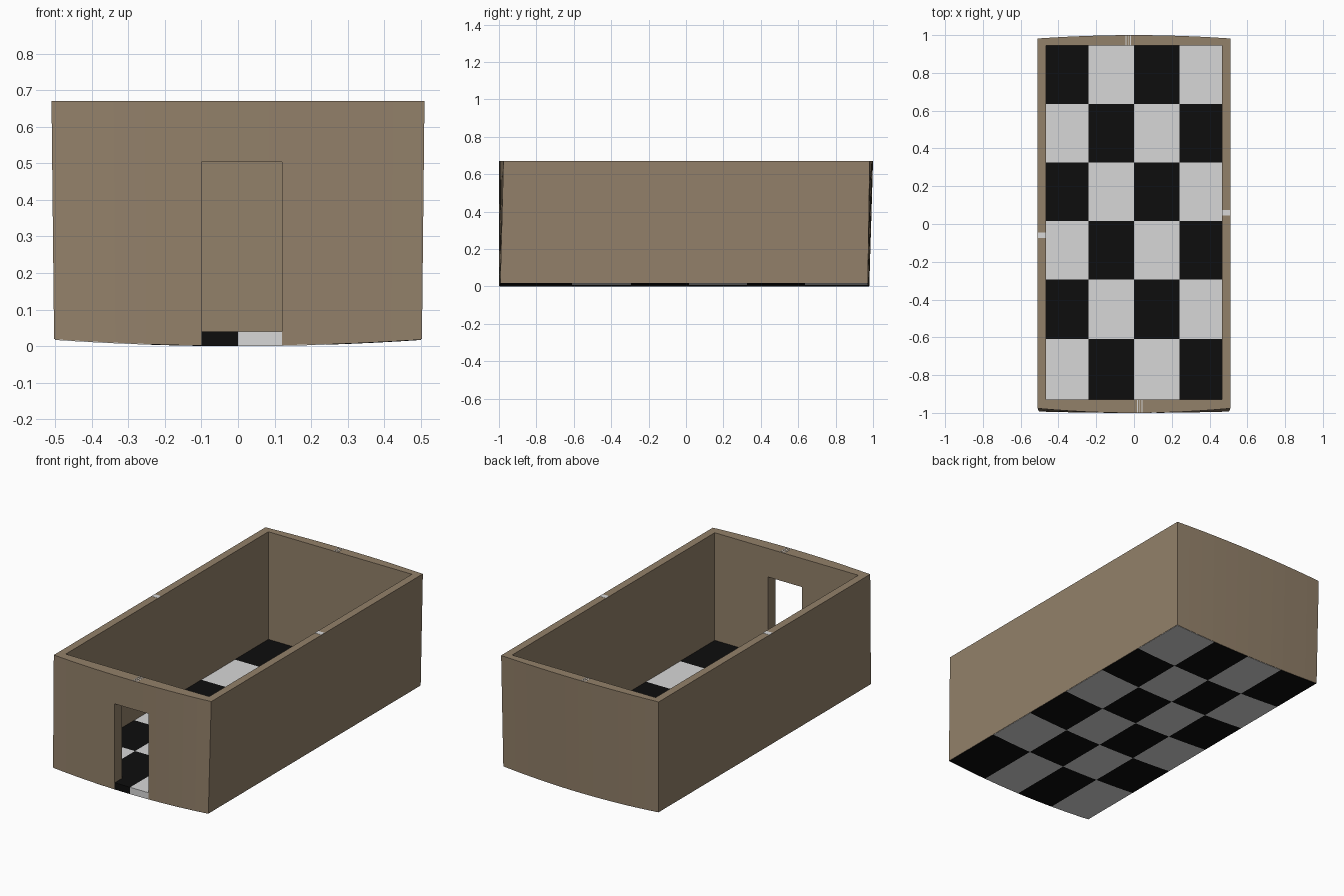
import bpy, bmesh

if "Cube" in bpy.data.objects:
    bpy.data.objects.remove(bpy.data.objects["Cube"])


def material(name, rgb):
    m = bpy.data.materials.new(name)
    m.diffuse_color = (*rgb, 1)
    m.use_nodes = True
    m.node_tree.nodes["Principled BSDF"].inputs["Base Color"].default_value = m.diffuse_color
    return m


BROWN = material("wall brown", (0.29, 0.218, 0.143))
WHITE = material("tile white", (0.68, 0.68, 0.68))
BLACK = material("tile black", (0.004, 0.004, 0.004))


def finish(name, bm, mats):
    bmesh.ops.recalc_face_normals(bm, faces=bm.faces)
    me = bpy.data.meshes.new(name)
    bm.to_mesh(me)
    bm.free()
    for m in mats:
        me.materials.append(m)
    ob = bpy.data.objects.new(name, me)
    bpy.context.scene.collection.objects.link(ob)
    return ob


def box(name, lo, hi, mat):
    bm = bmesh.new()
    bmesh.ops.create_cube(bm, size=1)
    for v in bm.verts:
        v.co = [(a + b) / 2 + c * (b - a) for a, b, c in zip(lo, hi, v.co)]
    return finish(name, bm, [mat])


# Gently bowed outline: t runs from -1 (left) to 1 (right)
def base_z(t):
    return 0.017 * t * t


def front_y(t, top):
    return -1 + (0.024 if top else 0.007) * t * t


def back_y(t, top):
    return (1.0 - 0.018 * t * t) if top else (0.98 - 0.008 * t * t)


# Walls: one ring with a bowed outside and straight inside
N = 12
ts = [-1 + 2 * i / N for i in range(N + 1)]
stations = [(t, False) for t in ts] + [(t, True) for t in reversed(ts)]
bm = bmesh.new()
rings = [[], [], [], []]
for t, back in stations:
    outline = back_y if back else front_y
    inner_y = 0.945 if back else -0.93
    inner_x = 0.465 * t
    zb = base_z(t) + 0.002
    for ring, co in zip(rings, [
            (0.503 * t, outline(t, False), zb),
            (0.51 * t, outline(t, True), 0.67),
            (inner_x, inner_y, 0.67),
            (inner_x, inner_y, zb)]):
        ring.append(bm.verts.new(co))
count = len(stations)
for r in range(4):
    a, b = rings[r], rings[(r + 1) % 4]
    for i in range(count):
        j = (i + 1) % count
        bm.faces.new((a[i], a[j], b[j], b[i]))
walls = finish("walls", bm, [BROWN])

# Doorway cut through the front wall
cutter = box("door_cutter", (-0.1, -1.2, -0.1), (0.12, -0.8, 0.503), BROWN)
cutter.hide_render = True
mod = walls.modifiers.new("doorway", 'BOOLEAN')
mod.object, mod.operation, mod.solver = cutter, 'DIFFERENCE', 'EXACT'
bpy.context.view_layer.objects.active = walls
bpy.ops.object.modifier_apply(modifier=mod.name)
bpy.data.objects.remove(cutter)

# Checkered floor slab with a bowed underside
x_edges = [-0.501, -0.24, 0, 0.24, 0.501]
y_edges = [None, -0.61, -0.295, 0.015, 0.325, 0.635, None]
S = 4
xs = [x_edges[i // S] + (x_edges[min(i // S + 1, 4)] - x_edges[i // S]) * (i % S) / S
      for i in range(4 * S + 1)]
bm = bmesh.new()
grid = {}
for i, x in enumerate(xs):
    t = x / 0.503
    for j, y in enumerate(y_edges):
        if j == 0:
            y = front_y(t, False) + 0.002
        elif j == 6:
            y = back_y(t, False) - 0.002
        grid[i, j, 0] = bm.verts.new((x, y, base_z(t)))
        grid[i, j, 1] = bm.verts.new((x, y, 0.04))


def tile_face(keys, i, j):
    f = bm.faces.new([grid[k] for k in keys])
    f.material_index = (i // S + j) % 2


for i in range(4 * S):
    for j in range(6):
        for k in (0, 1):
            tile_face([(i, j, k), (i + 1, j, k), (i + 1, j + 1, k), (i, j + 1, k)], i, j)
    for j, c in ((0, 0), (6, 5)):
        tile_face([(i, j, 0), (i + 1, j, 0), (i + 1, j, 1), (i, j, 1)], i, c)
for j in range(6):
    for i, c in ((0, 0), (4 * S, 4 * S - 1)):
        tile_face([(i, j, 0), (i, j + 1, 0), (i, j + 1, 1), (i, j, 1)], c, j)
finish("checker_floor", bm, [WHITE, BLACK])

# Small pale marks on the wall rim
for s in (-1, 1):
    side = "right" if s > 0 else "left"
    x0, x1 = sorted((s * 0.466, s * 0.509))
    y0, y1 = sorted((s * 0.045, s * 0.075))
    box(side + "_rim_mark", (x0, y0, 0.669), (x1, y1, 0.671), WHITE)
    y0, y1 = sorted((s * 0.946, s * 0.998)) if s > 0 else (-0.998, -0.932)
    for k in range(3):
        x = -s * (0.018 + 0.012 * k)
        box("end_rim_stripe", (x - 0.002, y0, 0.669), (x + 0.002, y1, 0.671), WHITE)
